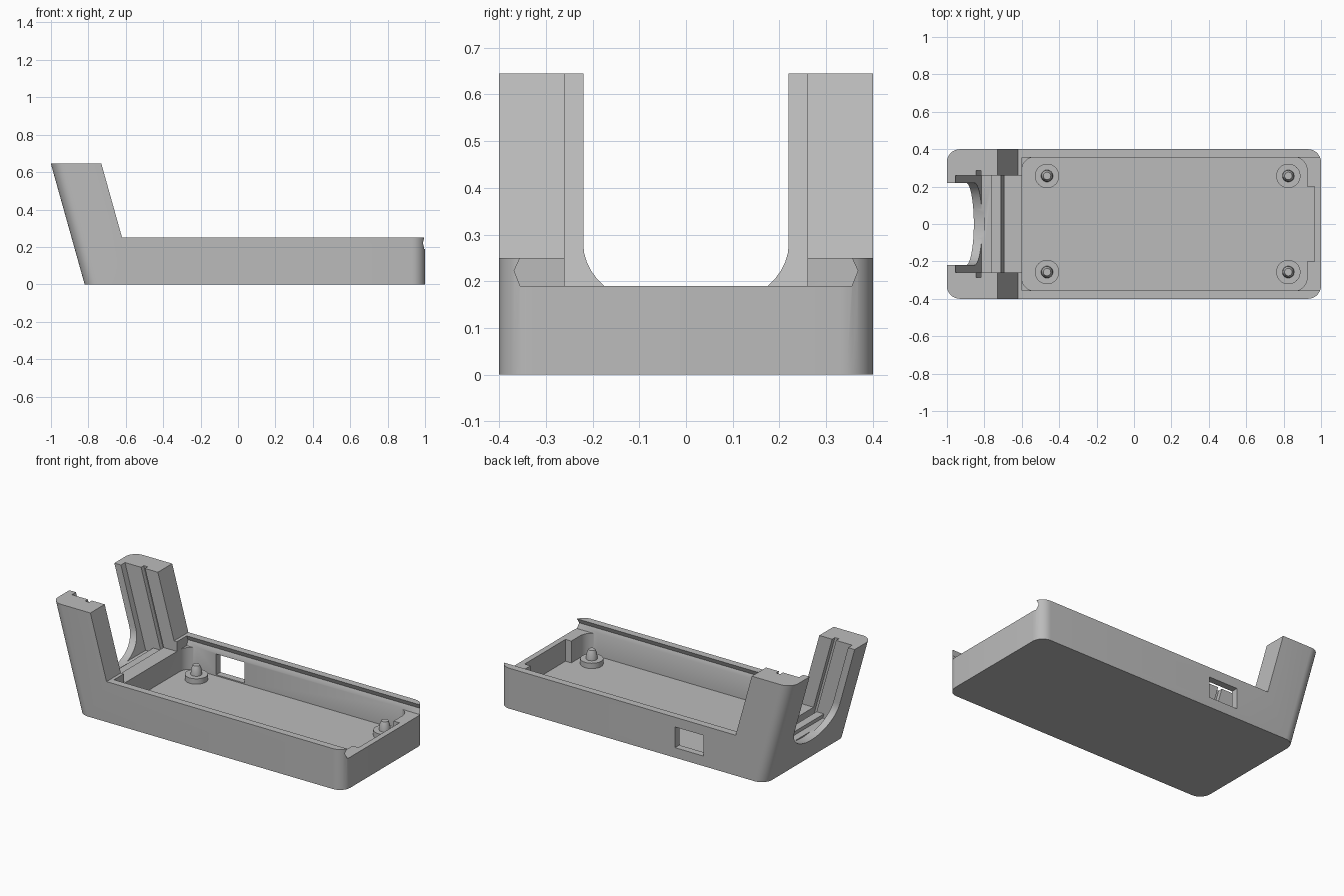
import bpy, bmesh, math
from mathutils import Vector

cube = bpy.data.objects.get("Cube")
if cube:
    bpy.data.objects.remove(cube, do_unlink=True)

grey = bpy.data.materials.new("plain_grey")
grey.use_nodes = True
grey.diffuse_color = (0.5, 0.5, 0.5, 1)
grey.node_tree.nodes["Principled BSDF"].inputs["Base Color"].default_value = (0.5, 0.5, 0.5, 1)

LEAN = -0.28          # x shift per unit of height of the leaning end
TOP = 0.645
RIM = 0.19            # height of the lid ledge
FLOOR = 0.055


def front_x(z):
    return -0.82 + LEAN * z


def loft(name, lower, upper):
    """Solid between two matching loops of points."""
    bm = bmesh.new()
    a = [bm.verts.new(p) for p in lower]
    b = [bm.verts.new(p) for p in upper]
    n = len(a)
    bm.faces.new(a[::-1])
    bm.faces.new(b)
    for i in range(n):
        bm.faces.new((a[i], a[(i + 1) % n], b[(i + 1) % n], b[i]))
    bmesh.ops.recalc_face_normals(bm, faces=bm.faces)
    mesh = bpy.data.meshes.new(name)
    bm.to_mesh(mesh)
    bm.free()
    mesh.materials.append(grey)
    obj = bpy.data.objects.new(name, mesh)
    bpy.context.collection.objects.link(obj)
    return obj


def rounded(x0, x1, y, z, r, steps=8):
    """Rounded rectangle loop centred on y = 0."""
    pts = []
    corners = ((x1 - r, y - r), (x0 + r, y - r), (x0 + r, r - y), (x1 - r, r - y))
    for k, (cx, cy) in enumerate(corners):
        for i in range(steps + 1):
            t = math.pi / 2 * (k + i / steps)
            pts.append(Vector((cx + r * math.cos(t), cy + r * math.sin(t), z)))
    return pts


def box(name, x0, x1, y0, y1, z0, z1):
    ring = ((x0, y0), (x1, y0), (x1, y1), (x0, y1))
    return loft(name, [(x, y, z0) for x, y in ring], [(x, y, z1) for x, y in ring])


def leaning_box(name, d0, d1, y, z0, z1):
    """Box parallel to the leaning end, d is the depth behind its outer face."""
    def ring(z):
        return [(front_x(z) + d, s, z) for d, s in ((d0, -y), (d1, -y), (d1, y), (d0, y))]
    return loft(name, ring(z0), ring(z1))


def side_prism(name, profile, y):
    return loft(name, [(x, -y, z) for x, z in profile], [(x, y, z) for x, z in profile])


def carve(target, cutter):
    cutter.hide_render = True
    mod = target.modifiers.new("cut", 'BOOLEAN')
    mod.operation = 'DIFFERENCE'
    mod.solver = 'EXACT'
    mod.object = cutter
    bpy.context.view_layer.objects.active = target
    bpy.ops.object.modifier_apply(modifier=mod.name)
    bpy.data.objects.remove(cutter, do_unlink=True)


def smooth(obj):
    bpy.ops.object.select_all(action='DESELECT')
    obj.select_set(True)
    bpy.context.view_layer.objects.active = obj
    bpy.ops.object.shade_smooth_by_angle(angle=math.radians(30))


# Outer shell with one leaning end
case = loft("case_body", rounded(front_x(0), 1, 0.4, 0, 0.07),
            rounded(front_x(TOP), 1, 0.4, TOP, 0.07))
carve(case, side_prism("above_tray", [(-0.62, 0.25), (1.2, 0.25), (1.2, 0.8), (-0.774, 0.8)], 0.6))

# Sliding lid channel, undercut on both sides and open at the far end
half = [(0.355, RIM), (0.368, 0.222), (0.355, 0.251)]
section = half + [(-y, z) for y, z in reversed(half)]
carve(case, loft("lid_channel", [(-0.6, y, z) for y, z in section], [(1.1, y, z) for y, z in section]))

# Tray pocket with a deeper bay in the far wall
carve(case, loft("pocket", rounded(-0.6, 0.925, 0.358, FLOOR, 0.07),
                 rounded(-0.6, 0.925, 0.358, 0.2, 0.07)))
carve(case, box("end_bay", 0.85, 0.965, -0.2, 0.2, FLOOR, 0.2))

# Side window
carve(case, box("window", -0.4, -0.205, 0.3, 0.5, 0.062, RIM))

# Gap between the arms, stepped floor, and slot for an upright plate
carve(case, leaning_box("arm_gap", 0.045, 0.6, 0.26, RIM, 0.8))
carve(case, leaning_box("screen_seat", 0.045, 0.105, 0.26, 0.14, 0.3))
carve(case, leaning_box("seat_step", 0.1, 0.157, 0.26, 0.168, 0.3))
carve(case, leaning_box("plate_slot", 0.155, 0.182, 0.287, 0.12, 0.8))

# U-shaped opening in the leaning face
arch = [(0.22, 0.8)]
for i in range(25):
    t = math.pi * i / 24
    arch.append((0.22 * math.cos(t), 0.28 - 0.15 * math.sin(t)))
arch.append((-0.22, 0.8))
carve(case, loft("opening", [(front_x(z) - 0.1, y, z) for y, z in arch],
                 [(front_x(z) + 0.06, y, z) for y, z in arch]))
smooth(case)

# Mounting posts: washer-shaped base with a tapered pin
rings = ((0.065, FLOOR - 0.01), (0.065, 0.088), (0.032, 0.088), (0.03, 0.12), (0.02, 0.145))
for x, end in ((-0.465, "near"), (0.825, "far")):
    for y, side in ((-0.257, "front"), (0.257, "back")):
        bm = bmesh.new()
        loops = []
        for r, z in rings:
            loops.append([bm.verts.new((x + r * math.cos(a), y + r * math.sin(a), z))
                          for a in (math.tau * i / 32 for i in range(32))])
        for low, high in zip(loops, loops[1:]):
            for i in range(32):
                j = (i + 1) % 32
                bm.faces.new((low[i], low[j], high[j], high[i]))
        bm.faces.new(loops[0][::-1])
        bm.faces.new(loops[-1])
        mesh = bpy.data.meshes.new("mounting_post")
        bm.to_mesh(mesh)
        bm.free()
        mesh.materials.append(grey)
        post = bpy.data.objects.new(f"mounting_post_{end}_{side}", mesh)
        bpy.context.collection.objects.link(post)
        smooth(post)
